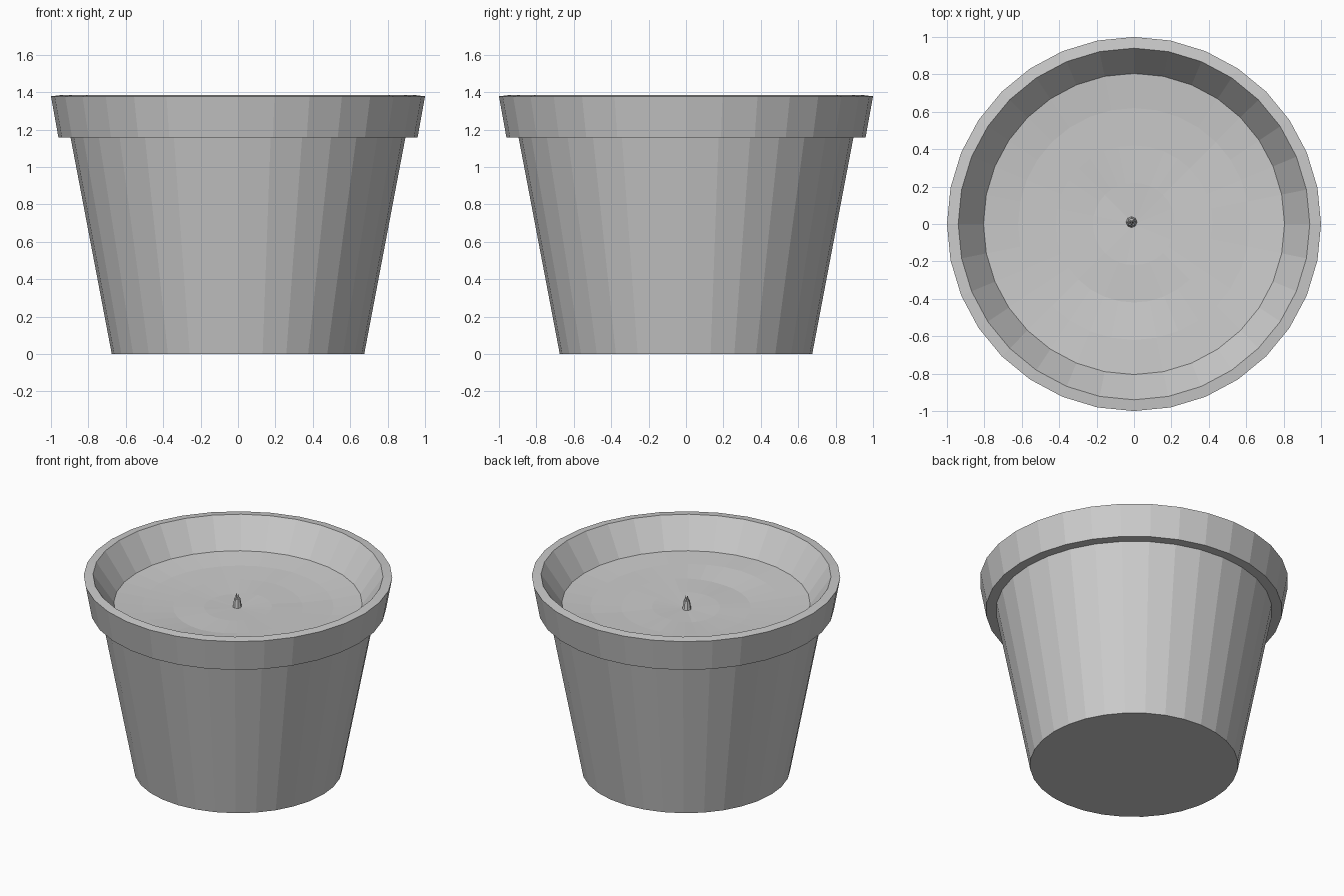
import bpy, math, random

if "Cube" in bpy.data.objects:
    bpy.data.objects.remove(bpy.data.objects["Cube"])

random.seed(4)
SIDES = 32


def make_object(name, verts, faces):
    mesh = bpy.data.meshes.new(name)
    mesh.from_pydata(verts, [], faces)
    mesh.validate()
    obj = bpy.data.objects.new(name, mesh)
    bpy.context.collection.objects.link(obj)
    return obj


def ring(radius, z, n=SIDES, cx=0.0, cy=0.0):
    return [(cx + radius * math.cos(2 * math.pi * i / n),
             cy + radius * math.sin(2 * math.pi * i / n), z) for i in range(n)]


def bridge(a, b, n=SIDES):
    return [(a * n + i, a * n + (i + 1) % n, b * n + (i + 1) % n, b * n + i)
            for i in range(n)]


# Pot: outer wall, overhanging rim, sloped inner wall down to below the soil
profile = [(0.675, 0), (0.895, 1.157), (0.96, 1.157), (1.0, 1.378),
           (0.94, 1.385), (0.805, 1.187), (0.79, 1.12)]
verts, faces = [], [tuple(reversed(range(SIDES)))]
for r, z in profile:
    verts += ring(r, z)
for k in range(len(profile) - 1):
    faces += bridge(k, k + 1)
faces.append(tuple(range(len(verts) - SIDES, len(verts))))
make_object("pot", verts, faces)

# Soil: gently dished disc with uneven low-poly patches
verts = ring(0.805, 1.187)
faces = []
radii = [0.62, 0.42, 0.22]
for r in radii:
    base = 1.155 + 0.03 * (r / 0.805) ** 2
    bumps = [random.uniform(-0.01, 0.01) for _ in range(SIDES // 4)]
    for i, (x, y, _) in enumerate(ring(r, 0)):
        f = (i % 4) / 4
        h = bumps[i // 4] * (1 - f) + bumps[(i // 4 + 1) % len(bumps)] * f
        verts.append((x, y, base + h))
for k in range(len(radii)):
    faces += bridge(k, k + 1)
verts.append((0, 0, 1.155))
last = len(radii) * SIDES
faces += [(last + i, last + (i + 1) % SIDES, len(verts) - 1) for i in range(SIDES)]
make_object("soil", verts, faces)

# Sprout: short tapered stalk with pointed closed leaf tips
cx, cy, n = -0.013, 0.01, 8
verts = ring(0.031, 1.145, n, cx, cy) + ring(0.02, 1.215, n, cx, cy)
faces = [tuple(reversed(range(n)))] + bridge(0, 1, n)
faces.append(tuple(range(n, 2 * n)))
make_object("sprout_stalk", verts, faces)
for k, (dx, dy, top) in enumerate([(-0.009, 0, 1.255), (0.009, 0.002, 1.25),
                                   (0, -0.008, 1.24)]):
    verts = ring(0.012, 1.205, 5, cx + dx, cy + dy) + [(cx + dx * 0.6, cy + dy, top)]
    faces = [(i, (i + 1) % 5, 5) for i in range(5)] + [(4, 3, 2, 1, 0)]
    make_object(f"sprout_tip_{k + 1}", verts, faces)
